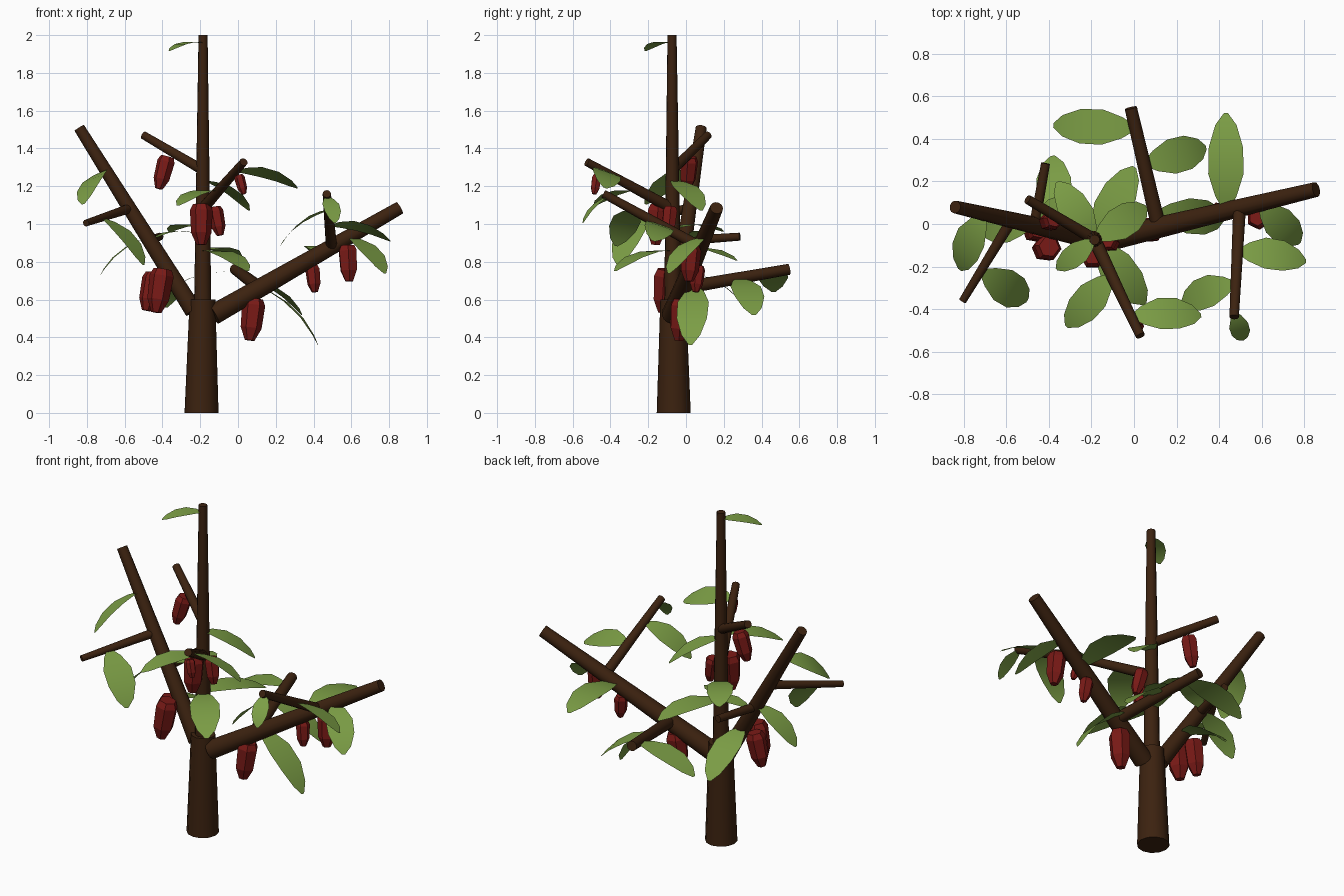
import bpy, bmesh, math
from mathutils import Vector

if "Cube" in bpy.data.objects:
    bpy.data.objects.remove(bpy.data.objects["Cube"])


def material(name, color):
    m = bpy.data.materials.new(name)
    m.diffuse_color = (*color, 1)
    m.use_nodes = True
    m.node_tree.nodes["Principled BSDF"].inputs["Base Color"].default_value = m.diffuse_color
    return m


BARK = material("bark", (0.045, 0.016, 0.005))
LEAF = material("leaf_green", (0.2, 0.34, 0.06))
POD = material("pod_red", (0.19, 0.01, 0.008))
LIMBS = {}
count = {"leaf": 0, "pod": 0}


def add_object(name, bm, mat, smooth=0):
    me = bpy.data.meshes.new(name)
    bm.to_mesh(me)
    bm.free()
    me.materials.append(mat)
    ob = bpy.data.objects.new(name, me)
    bpy.context.collection.objects.link(ob)
    if smooth:
        bpy.ops.object.select_all(action='DESELECT')
        ob.select_set(True)
        bpy.context.view_layer.objects.active = ob
        bpy.ops.object.shade_smooth_by_angle(angle=math.radians(smooth))


def lathe(name, a, b, profile, sides, mat, smooth=0):
    """Capped rings along a-b; profile holds (fraction, radius)."""
    rot = (b - a).to_track_quat('Z', 'Y')
    bm = bmesh.new()
    rings = []
    for t, r in profile:
        angles = [math.tau * i / sides for i in range(sides)]
        rings.append([bm.verts.new(a.lerp(b, t) + rot @ Vector(
            (r * math.cos(g), r * math.sin(g), 0))) for g in angles])
    for lo, hi in zip(rings, rings[1:]):
        for i in range(sides):
            j = (i + 1) % sides
            bm.faces.new((lo[i], lo[j], hi[j], hi[i]))
    bm.faces.new(rings[0])
    bm.faces.new(rings[-1])
    bmesh.ops.recalc_face_normals(bm, faces=bm.faces)
    add_object(name, bm, mat, smooth)


def limb(name, start, end, r0, r1):
    a, b = Vector(start), Vector(end)
    LIMBS[name] = (a, b)
    lathe(name, a, b, [(0, r0), (1, r1)], 12, BARK, 40)


def on(name, t):
    a, b = LIMBS[name]
    return a.lerp(b, t)


def leaf(where, t, heading, length, droop, roll=0):
    """Arched blade growing from a limb; angles in degrees."""
    a = on(where, t)
    h, p, c = (math.radians(v) for v in (heading, droop, roll))
    d = Vector((math.cos(h) * math.cos(p), math.sin(h) * math.cos(p), -math.sin(p)))
    side = d.cross(Vector((0, 0, 1))).normalized()
    up = side.cross(d)
    side, up = side * math.cos(c) + up * math.sin(c), up * math.cos(c) - side * math.sin(c)
    half = min(.083, .23 * length)
    bm = bmesh.new()
    rows = []
    for s, w in ((0, .12), (.15, .6), (.38, 1), (.65, .97), (.88, .6), (1, .12)):
        q = a + length * (d * s + up * .42 * s * (1 - s))
        rows.append([bm.verts.new(q + side * half * w * k) for k in (-1, 1)])
    for r, q in zip(rows, rows[1:]):
        bm.faces.new((r[0], r[1], q[1], q[0])).smooth = True
    bm.normal_update()
    if sum(f.normal.z for f in bm.faces) < 0:
        bmesh.ops.reverse_faces(bm, faces=bm.faces)
    count["leaf"] += 1
    add_object(f"leaf_{count['leaf']}", bm, LEAF)


def pod(where, t, length, lean, dx=0, dy=0):
    """Six-sided tapered fruit hanging just under a limb."""
    top = on(where, t) + Vector((dx, dy, -.04))
    r = .28 * length
    count["pod"] += 1
    lathe(f"pod_{count['pod']}", top, top + Vector((lean, -.015, -length)),
          [(0, r * .75), (.15, r), (.7, r * .9), (1, r * .42)], 6, POD)


# trunk and its thinner leader
limb("trunk", (-.193, -.065, 0), (-.188, -.068, .6), .09, .068)
limb("leader", (-.187, -.07, .55), (-.185, -.074, 2), .046, .024)
# two main limbs
limb("right_limb", (-.13, -.075, .52), (.855, .162, 1.085), .055, .035)
limb("left_limb", (-.235, -.06, .54), (-.84, .08, 1.508), .048, .03)
# side branches
limb("high_back", on("leader", .507), (-.5, .116, 1.47), .028, .022)
limb("high_front", on("leader", .366), (.03, -.525, 1.328), .031, .022)
limb("right_front", on("right_limb", .635), (.47, -.437, 1.16), .03, .022)
limb("right_back", on("right_limb", .25), (-.015, .545, .76), .035, .029)
limb("left_front", on("left_limb", .56), (-.805, -.362, 1.005), .026, .018)
limb("left_back", on("left_limb", .385), (-.415, .285, .933), .025, .021)

# pods: limb, position, length, lean, offsets
pod("leader", .41, .215, .0, -.008, -.075)
pod("leader", .4, .15, .03, .062, -.01)
pod("high_back", .6, .17, -.045, 0, -.02)
pod("high_front", .88, .1, .028)
pod("left_limb", .27, .23, -.035, 0, -.085)
pod("left_limb", .25, .2, -.04, -.06)
pod("right_limb", .22, .22, -.025)
pod("right_limb", .53, .14, .015, 0, .015)
pod("right_limb", .72, .19, .01, 0, -.065)

# leaves: limb, position, heading, length, droop, roll
leaf("leader", .97, 218, .23, 10)
leaf("leader", .21, -52, .4, 15)
leaf("leader", .21, 61, .39, 7)
leaf("leader", .29, 123, .32, 2)
leaf("leader", .47, 32, .33, 29)
leaf("high_front", .8, 1, .34, 15, 20)
leaf("high_front", .37, 229, .33, 13)
leaf("right_limb", .57, 90, .46, 1)
leaf("right_limb", .73, -45, .33, 36)
leaf("right_front", .4, -8, .335, 14, 20)
leaf("right_front", .69, 200, .33, 35, -15)
leaf("right_front", .95, -73, .2, 45)
leaf("right_back", .12, -5, .45, 44)
leaf("right_back", .53, 15, .36, 33)
leaf("right_back", .83, 178, .4, 15)
leaf("left_limb", .22, 92, .4, 29)
leaf("left_limb", .4, 184, .32, 38)
leaf("left_limb", .77, 246, .34, 32, -22)
leaf("left_front", .63, -32, .36, 44)
leaf("left_back", .15, 20, .23, -10)
